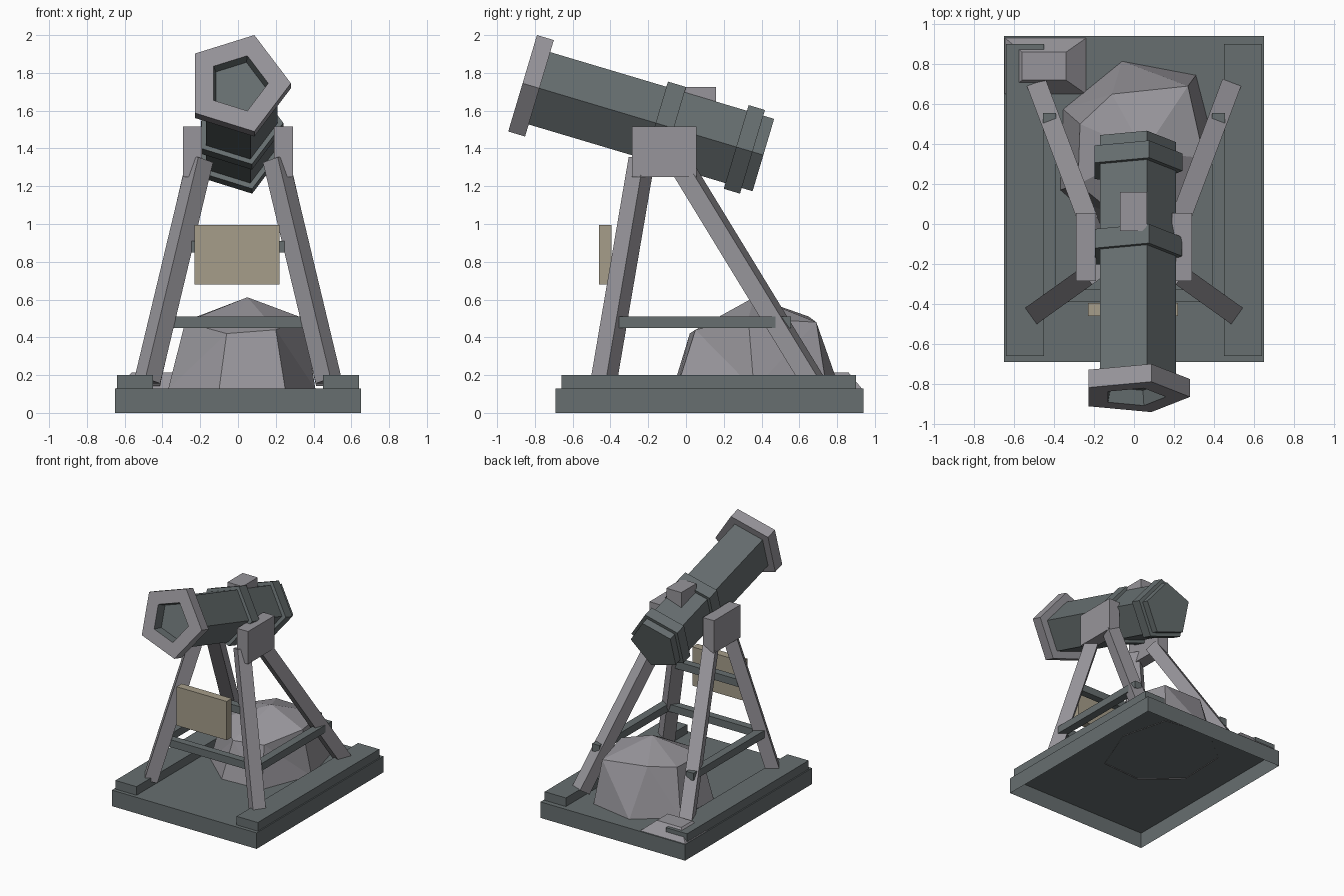
import bpy
import bmesh
from math import cos, sin, tau, radians
from mathutils import Vector, Matrix

if "Cube" in bpy.data.objects:
    bpy.data.objects.remove(bpy.data.objects["Cube"])


def material(name, rgb):
    m = bpy.data.materials.new(name)
    m.use_nodes = True
    m.diffuse_color = (*rgb, 1)
    m.node_tree.nodes["Principled BSDF"].inputs["Base Color"].default_value = (*rgb, 1)
    return m


STONE = material("light grey", (0.31, 0.30, 0.325))
SLATE = material("slate grey", (0.135, 0.158, 0.162))
BEIGE = material("beige", (0.38, 0.34, 0.255))


def finish(name, bm, *mats):
    bmesh.ops.recalc_face_normals(bm, faces=bm.faces)
    mesh = bpy.data.meshes.new(name)
    bm.to_mesh(mesh)
    bm.free()
    for m in mats:
        mesh.materials.append(m)
    obj = bpy.data.objects.new(name, mesh)
    bpy.context.collection.objects.link(obj)
    return obj


def box(name, lo, hi, mat, open_bottom=False):
    lo, hi = Vector(lo), Vector(hi)
    bm = bmesh.new()
    bmesh.ops.create_cube(bm, size=1)
    for v in bm.verts:
        v.co = (lo + hi) / 2 + v.co * (hi - lo)
    if open_bottom:
        bottom = [f for f in bm.faces if f.calc_center_median().z < lo.z + 0.001]
        bmesh.ops.delete(bm, geom=bottom, context="FACES_ONLY")
    return finish(name, bm, mat)


def beam(name, start, end, size, mat):
    # Square beam turned towards the way it leans
    start, end = Vector(start), Vector(end)
    axis = (end - start).normalized()
    side = axis.cross(Vector((0, 0, 1))).normalized()
    turn = Matrix((side, axis.cross(side), axis)).transposed()
    bm = bmesh.new()
    bmesh.ops.create_cube(bm, size=1)
    for v in bm.verts:
        local = Vector((v.co.x * size, v.co.y * size, v.co.z * (end - start).length))
        v.co = (start + end) / 2 + turn @ local
    return finish(name, bm, mat)


def skin(bm, rings):
    # Join successive rings of points and return the vertex rings
    loops = [[bm.verts.new(p) for p in ring] for ring in rings]
    for a, b in zip(loops, loops[1:]):
        n = len(a)
        for i in range(n):
            bm.faces.new((a[i], a[(i + 1) % n], b[(i + 1) % n], b[i]))
    return loops


TILT = radians(16.6)


def barrel_ring(s, r):
    ring = []
    for k in range(5):
        across, up = r * cos(tau * k / 5), r * sin(tau * k / 5)
        ring.append((across,
                     -0.865 + s * cos(TILT) + up * sin(TILT),
                     1.745 - s * sin(TILT) + up * cos(TILT)))
    return ring


def barrel_part(name, profile, *mats):
    bm = bmesh.new()
    loops = skin(bm, [barrel_ring(s, r) for s, r in profile])
    bm.faces.new(loops[0])
    bm.faces.new(loops[-1])
    return finish(name, bm, *mats)


# Base tray and side rails
box("base", (-0.65, -0.69, 0), (0.65, 0.94, 0.13), SLATE, open_bottom=True)

for side, label in ((1, "left"), (-1, "right")):
    def span(a, b):
        return min(side * a, side * b), max(side * a, side * b)

    x0, x1 = span(0.45, 0.64)
    box(label + "_rail", (x0, -0.66, 0.13), (x1, 0.9, 0.2), SLATE)
    # Splayed legs and the block they carry
    beam(label + "_front_leg", (side * 0.48, -0.435, 0.17),
         (side * 0.2, -0.235, 1.34), 0.1, STONE)
    beam(label + "_rear_leg", (side * 0.475, 0.67, 0.17),
         (side * 0.215, -0.02, 1.3), 0.1, STONE)
    x0, x1 = span(0.19, 0.29)
    box(label + "_pivot_block", (x0, -0.285, 1.25), (x1, 0.055, 1.515), STONE)
    x0, x1 = span(0.39, 0.455)
    box(label + "_side_bar", (x0, -0.355, 0.45), (x1, 0.555, 0.51), SLATE)

# Cross bars and sign board
box("lower_cross_bar", (-0.41, -0.39, 0.45), (0.41, -0.33, 0.51), SLATE)
box("upper_cross_bar", (-0.33, -0.33, 0.85), (0.33, -0.27, 0.91), SLATE)
box("sign_board", (-0.23, -0.46, 0.68), (0.22, -0.395, 0.995), BEIGE)

# Five-sided barrel with a recessed mouth, bands and sight block
barrel_part("barrel", ((0.085, 0.21), (1.33, 0.21)), SLATE)
barrel_part("middle_band", ((0.735, 0.24), (0.835, 0.24)), SLATE)
barrel_part("rear_band", ((1.18, 0.243), (1.27, 0.243)), SLATE)
mouth = barrel_part("mouth_collar",
                    ((0.093, 0.2), (0.093, 0.28), (0, 0.28), (0, 0.16), (0.075, 0.145)),
                    STONE, SLATE)
for face in mouth.data.polygons:
    radius = max(abs(mouth.data.vertices[i].co.x) for i in face.vertices)
    if radius < 0.17:
        face.material_index = 1
box("sight_block", (-0.07, -0.035, 1.5), (0.065, 0.16, 1.725), STONE)

# Faceted boulder
bm = bmesh.new()
foot = [(0.31, 0.745), (-0.06, 0.815), (-0.355, 0.575), (-0.37, 0.17),
        (-0.1, -0.07), (0.25, -0.05), (0.41, 0.36)]
shoulder = [(0.27, 0.69, 0.48), (-0.11, 0.65, 0.51), (-0.27, 0.5, 0.49),
            (-0.28, 0.2, 0.48), (-0.06, 0.02, 0.42), (0.2, 0.05, 0.44), (0.35, 0.33, 0.5)]
loops = skin(bm, [[(x, y, 0.125) for x, y in foot], shoulder])
peak = bm.verts.new((0.05, 0.36, 0.612))
for i, v in enumerate(loops[1]):
    bm.faces.new((v, loops[1][(i + 1) % len(foot)], peak))
bmesh.ops.triangulate(bm, faces=bm.faces)
finish("boulder", bm, STONE)

# Low stone in the rear corner
bm = bmesh.new()
rings = []
for x0, x1, y0, y1, z in ((-0.645, -0.24, 0.65, 0.93, 0.13), (-0.56, -0.34, 0.72, 0.86, 0.215)):
    rings.append([(x0, y0, z), (x1, y0, z), (x1, y1, z), (x0, y1, z)])
bm.faces.new(skin(bm, rings)[1])
finish("corner_stone", bm, STONE)
